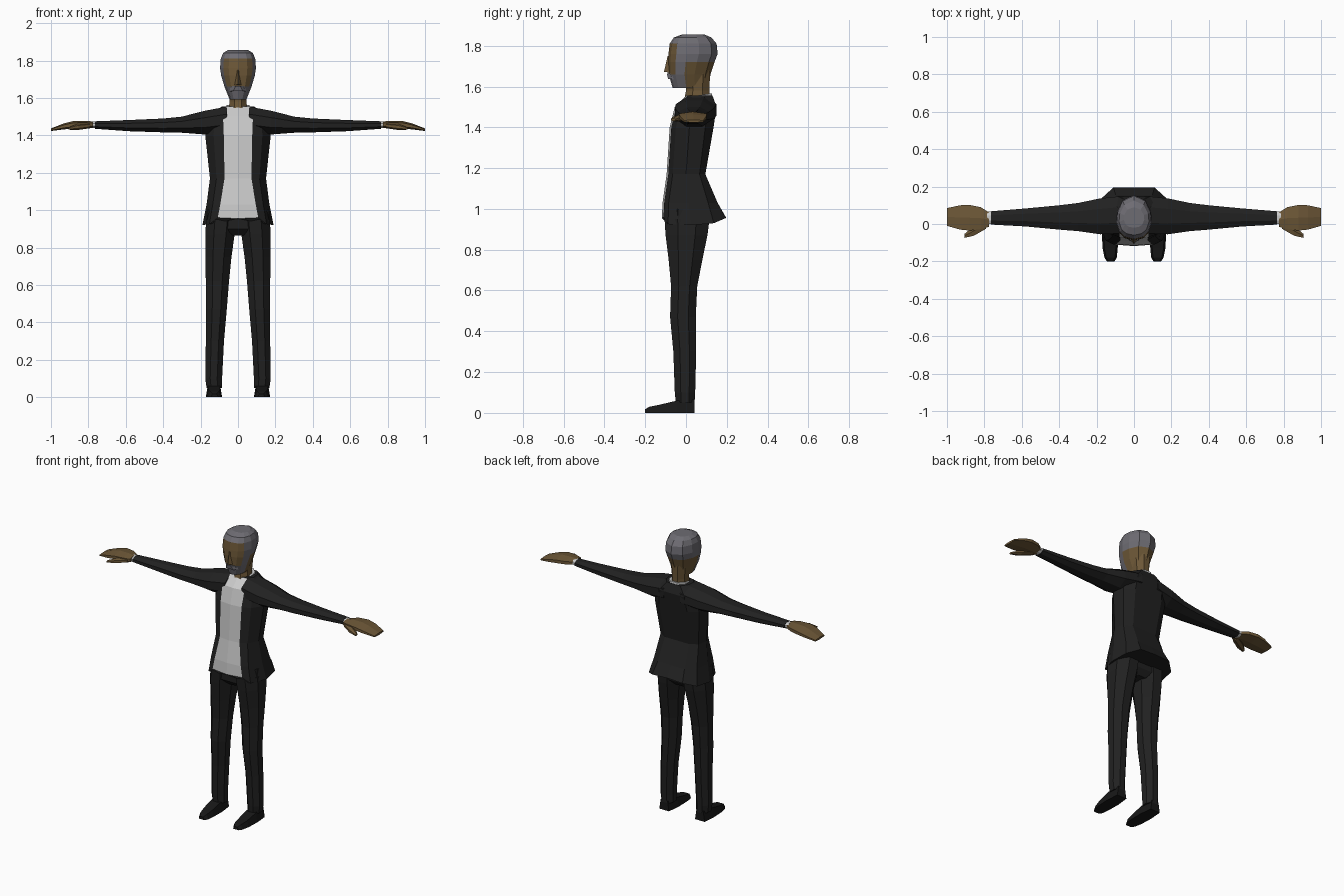
import bpy, bmesh, math


def material(name, rgb):
    m = bpy.data.materials.new(name)
    m.diffuse_color = (*rgb, 1)
    return m


SUIT = material("suit black", (0.015, 0.015, 0.015))
SHOE = material("shoe black", (0.009, 0.009, 0.009))
SHIRT = material("shirt white", (0.6, 0.6, 0.6))
SKIN = material("skin brown", (0.15, 0.095, 0.038))
HAIR = material("hair grey", (0.155, 0.15, 0.17))


def loft(name, rings, mats, rule=None):
    """Skin closed rings of points; rule(row, column) picks the material."""
    bm = bmesh.new()
    vs = [[bm.verts.new(p) for p in ring] for ring in rings]
    n = len(rings[0])
    for r in range(len(rings) - 1):
        for c in range(n):
            d = (c + 1) % n
            f = bm.faces.new((vs[r][c], vs[r][d], vs[r + 1][d], vs[r + 1][c]))
            if rule:
                f.material_index = rule(r, min(c, n - 1 - c))
    bm.faces.new(vs[0][::-1])
    top = bm.faces.new(vs[-1])
    if rule:
        top.material_index = rule(len(rings) - 1, 9)
    bmesh.ops.recalc_face_normals(bm, faces=bm.faces)
    me = bpy.data.meshes.new(name)
    bm.to_mesh(me)
    bm.free()
    ob = bpy.data.objects.new(name, me)
    for m in mats:
        me.materials.append(m)
    bpy.context.collection.objects.link(ob)
    return ob


def sym(half):
    """Complete a half ring (front centre to back centre) by mirroring x."""
    return half + [(-x, y, z) for x, y, z in half[-2:0:-1]]


def oval(n=8):
    k = 1 / math.cos(math.pi / n)
    return [(k * math.cos((i + .5) * 2 * math.pi / n),
             k * math.sin((i + .5) * 2 * math.pi / n)) for i in range(n)]


def along_x(s, secs, n=8):
    """Rings across x: (x, z centre, z half, y low, y high)."""
    return [[(s * x, (a + b) / 2 + u * (b - a) / 2, z + v * h) for u, v in oval(n)]
            for x, z, h, a, b in secs]


def along_z(s, secs, n=8):
    """Rings across z: (z, x low, x high, y low, y high)."""
    return [[(s * ((a + b) / 2 + u * (b - a) / 2), (c + d) / 2 + v * (d - c) / 2, z)
             for u, v in oval(n)] for z, a, b, c, d in secs]


# jacket with the shirt panel down the front: z, half width, panel, front, back
rings = []
hem = (.025, .03, -.005, -.01, .0, .025, .03)
for i, (z, w, sx, yf, yb) in enumerate([
        (.93, .19, .108, -.118, .195), (1.03, .168, .095, -.115, .155),
        (1.17, .15, .072, -.095, .095), (1.4, .175, .076, -.08, .135),
        (1.5, .16, .08, -.055, .15), (1.555, .085, .06, .0, .13)]):
    half = [(0, yf), (sx, yf + .008), (sx + (w - sx) * .55, yf + .03),
            (w, yf * .3 + yb * .3), (.92 * w, yb * .7), (.58 * w, yb), (0, yb)]
    rings.append(sym([(x, y, z + (hem[j] if i == 0 else 0))
                      for j, (x, y) in enumerate(half)]))
loft("jacket", rings, [SUIT, SHIRT], lambda r, c: 1 if c == 0 else 0)

# trouser seat
loft("trouser_seat", along_z(1, [
    (.865, -.06, .06, -.06, .07), (.9, -.165, .165, -.095, .1),
    (1.0, -.165, .165, -.1, .11)]), [SUIT])

# neck and shirt collar
loft("neck", along_z(1, [(1.52, -.052, .052, -.012, .115),
                         (1.58, -.045, .045, .0, .115),
                         (1.68, -.055, .055, .0, .118)]), [SKIN])
collar = [[(x, y, z + (y - .12) * .15) for x, y, z in ring] for ring in along_z(1, [
    (1.535, -.068, .068, .0, .13), (1.566, -.06, .06, .01, .127)])]
loft("collar", collar, [SHIRT])

# head: z, half width, front, back
rings = []
for z, w, yf, yb in [(1.592, .045, -.065, .11), (1.66, .072, -.085, .12),
                     (1.72, .09, -.088, .14), (1.76, .096, -.086, .155),
                     (1.81, .092, -.08, .15), (1.84, .08, -.06, .125),
                     (1.855, .055, -.02, .09)]:
    rings.append(sym([(x * w, yf + (yb - yf) * t, z) for x, t in (
        (0, 0), (.52, .05), (.82, .16), (1, .38), (.95, .62), (.65, .88), (0, 1))]))


def head_colour(r, c):
    if r >= 4 or c == 2:
        return 1
    return int(c < 2) if r == 0 else int(r >= 2 and c > 2)


loft("head", rings, [SKIN, HAIR], head_colour)

# nose wedge and moustache
loft("nose", [[(-.02, -.078, 1.668), (.02, -.078, 1.668), (0, -.108, 1.672)],
              [(-.008, -.08, 1.75), (.008, -.08, 1.75), (0, -.09, 1.75)]], [SKIN])
loft("moustache", [[(-.045, -.06, 1.635), (.045, -.06, 1.635),
                    (.025, -.088, 1.638), (-.025, -.088, 1.638)],
                   [(-.04, -.07, 1.662), (.04, -.07, 1.662),
                    (.012, -.094, 1.664), (-.012, -.094, 1.664)]], [HAIR])

for s, side in ((1, "left"), (-1, "right")):
    # sleeve, cuff, hand and thumb
    loft(side + "_sleeve", along_x(s, [
        (.06, 1.485, .068, -.05, .15), (.18, 1.468, .063, -.055, .137),
        (.3, 1.457, .043, -.038, .112), (.4, 1.453, .037, -.03, .1),
        (.58, 1.452, .03, -.013, .083), (.765, 1.455, .02, -.003, .068)]), [SUIT])
    loft(side + "_cuff", along_x(s, [(.75, 1.456, .018, .0, .066),
                                     (.785, 1.457, .016, .0, .066)]), [SHIRT])
    loft(side + "_hand", along_x(s, [
        (.775, 1.457, .015, -.015, .062), (.82, 1.459, .016, -.028, .09),
        (.88, 1.457, .017, -.035, .102), (.93, 1.448, .014, -.03, .1),
        (1.0, 1.43, .006, -.01, .085)], 6), [SKIN])
    loft(side + "_thumb", along_x(s, [
        (.79, 1.452, .012, -.025, .02), (.855, 1.445, .014, -.062, -.01),
        (.905, 1.437, .006, -.074, -.052)], 6), [SKIN])

    # trouser leg
    loft(side + "_trouser_leg", along_z(s, [
        (.05, .085, .168, -.05, .042), (.1, .085, .175, -.055, .045),
        (.3, .075, .172, -.062, .05), (.47, .06, .17, -.078, .048),
        (.62, .048, .172, -.073, .055), (.75, .035, .175, -.085, .08),
        (.87, .018, .175, -.1, .105), (.95, .01, .17, -.105, .115)]), [SUIT])

    # shoe: y, x low, x high, height
    loft(side + "_shoe", [[(s * a, y, 0), (s * b, y, 0),
                           (s * (b - .01), y, h), (s * (a + .01), y, h)]
                          for y, a, b, h in [
        (.042, .095, .165, .065), (-.045, .085, .172, .06),
        (-.13, .087, .168, .04), (-.18, .092, .158, .03),
        (-.2, .105, .145, .018)]], [SHOE])
